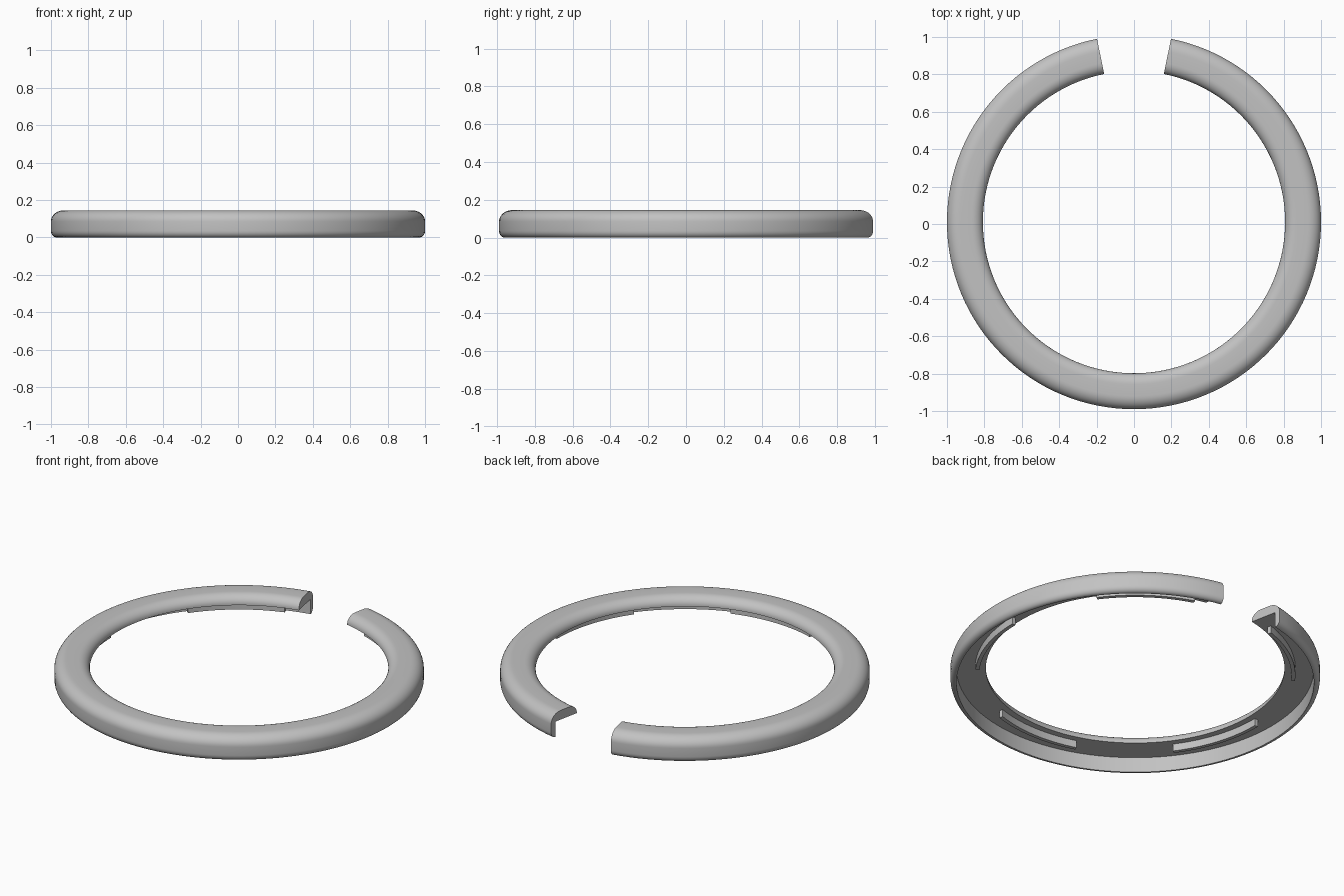
import bpy
import bmesh
from math import sin, cos, radians

cube = bpy.data.objects.get("Cube")
if cube:
    bpy.data.objects.remove(cube, do_unlink=True)

CENTRE_Y = 0.01
GAP = 11.4          # half angle of the opening at the back
RIBS = 5

grey = bpy.data.materials.new("light_grey")
grey.use_nodes = True
colour = (0.54, 0.54, 0.54, 1)
grey.diffuse_color = colour
grey.node_tree.nodes["Principled BSDF"].inputs["Base Color"].default_value = colour


def sweep(name, profile, start, end, steps):
    """Sweep a closed (radius, z) profile along an arc; angles run from the back (+y)."""
    bm = bmesh.new()
    rings = []
    for i in range(steps + 1):
        a = radians(start + (end - start) * i / steps)
        rings.append([bm.verts.new((r * sin(a), r * cos(a) + CENTRE_Y, z))
                      for r, z in profile])
    n = len(profile)
    for a, b in zip(rings, rings[1:]):
        for j in range(n):
            k = (j + 1) % n
            bm.faces.new((a[j], a[k], b[k], b[j]))
    bm.faces.new(rings[0])
    bm.faces.new(rings[-1])
    bmesh.ops.recalc_face_normals(bm, faces=bm.faces)
    mesh = bpy.data.meshes.new(name)
    bm.to_mesh(mesh)
    bm.free()
    mesh.materials.append(grey)
    obj = bpy.data.objects.new(name, mesh)
    bpy.context.collection.objects.link(obj)
    bpy.ops.object.select_all(action="DESELECT")
    obj.select_set(True)
    bpy.context.view_layer.objects.active = obj
    bpy.ops.object.shade_smooth_by_angle(angle=radians(35))
    return obj


def arc(r, z, rx, rz, start, end, steps):
    """Points on an elliptical corner of the profile."""
    angles = [radians(start + (end - start) * i / steps) for i in range(steps + 1)]
    return [(r + rx * cos(a), z + rz * sin(a)) for a in angles]


# Open ring: rounded outer skirt, flat top, sloping inner lip, hollow below
profile = (
    [(0.967, 0.09), (0.967, 0.0)]
    + arc(0.972, 0.035, 0.028, 0.035, -90, 0, 6)
    + arc(0.93, 0.085, 0.07, 0.06, 0, 90, 9)
    + arc(0.868, 0.095, 0.06, 0.05, 90, 175, 8)
    + [(0.808, 0.09)]
)
sweep("ring_cover", profile, GAP, 360 - GAP, 120)

# Curved locating ribs hanging under the top plate
rib = [(0.845, 0.1), (0.845, 0.047), (0.867, 0.047), (0.867, 0.1)]
for i in range(RIBS):
    mid = 180 + i * 360 / RIBS
    sweep(f"under_rib_{i + 1}", rib, mid - 18, mid + 18, 14)
